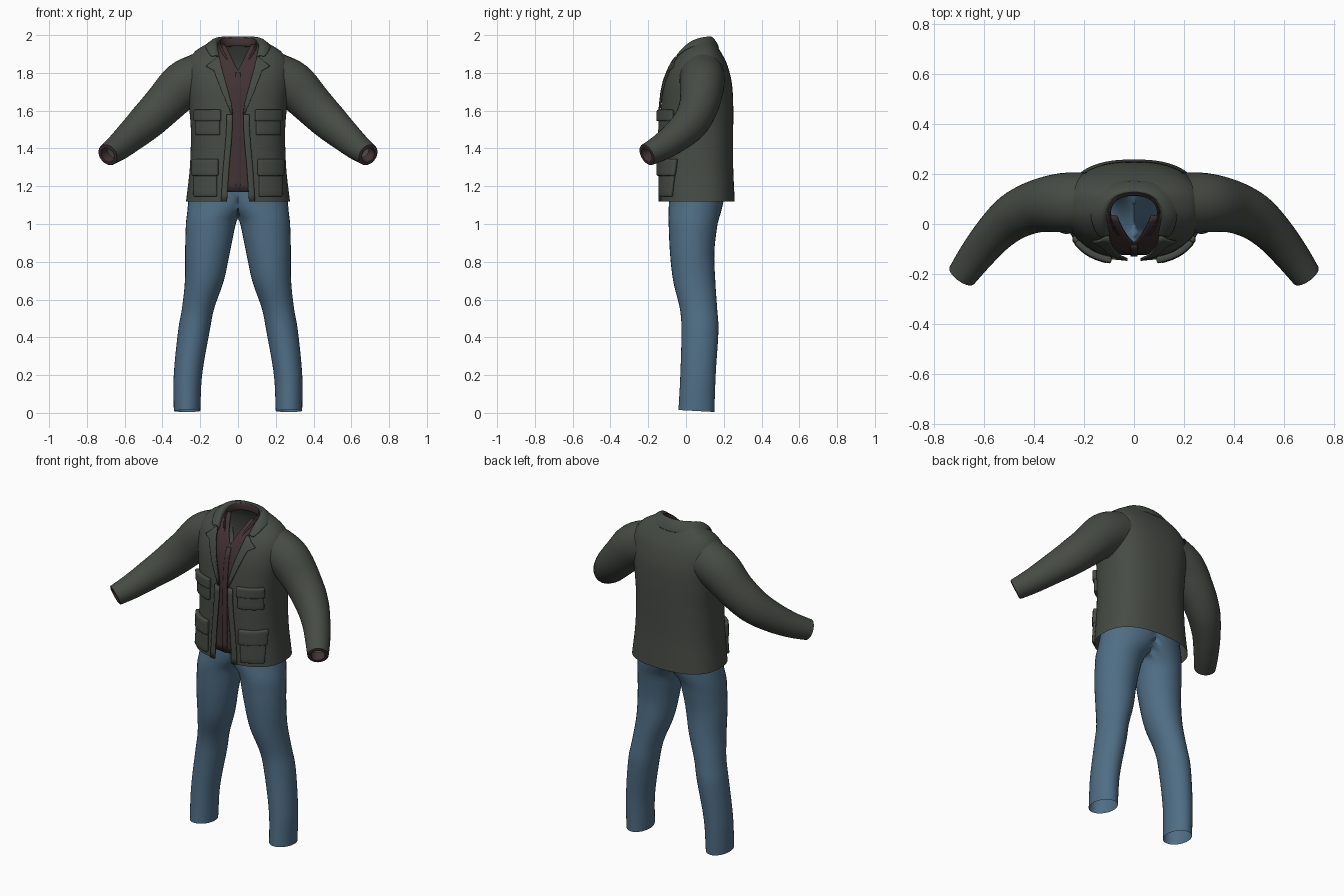
import bpy, bmesh, math
from mathutils import Vector

cube = bpy.data.objects.get("Cube")
if cube:
    bpy.data.objects.remove(cube, do_unlink=True)


def material(name, rgb):
    m = bpy.data.materials.new(name)
    m.use_nodes = True
    m.diffuse_color = (*rgb, 1)
    bsdf = next(n for n in m.node_tree.nodes if n.type == 'BSDF_PRINCIPLED')
    bsdf.inputs["Base Color"].default_value = (*rgb, 1)
    bsdf.inputs["Roughness"].default_value = 0.9
    return m


OLIVE = material("dark olive cloth", (0.062, 0.071, 0.058))
MAROON = material("dark maroon cloth", (0.055, 0.033, 0.035))
DENIM = material("blue denim", (0.078, 0.155, 0.235))


def at(table, z):
    """Smooth lookup in rows sorted by their first value."""
    z = min(max(z, table[0][0]), table[-1][0])
    i = next(k for k in range(len(table) - 1) if z <= table[k + 1][0])
    a, b = table[i], table[i + 1]
    p, q = table[max(i - 1, 0)], table[min(i + 2, len(table) - 1)]
    h = b[0] - a[0]
    t = (z - a[0]) / h
    out = []
    for k in range(1, len(a)):
        m0 = (b[k] - p[k]) / (b[0] - p[0]) * h
        m1 = (q[k] - a[k]) / (q[0] - a[0]) * h
        out.append((2*t**3 - 3*t*t + 1) * a[k] + (t**3 - 2*t*t + t) * m0
                   + (3*t*t - 2*t**3) * b[k] + (t**3 - t*t) * m1)
    return out


def span(a, b, n):
    return [a + (b - a) * i / n for i in range(n + 1)]


def grid(name, rows, mat, closed=False, thick=0, subsurf=0, bevel=0, angle=50):
    """Skin rows of points, mirrored to both sides."""
    bm = bmesh.new()
    vs = [[bm.verts.new(p) for p in row] for row in rows]
    n = len(rows[0])
    for r, s in zip(vs, vs[1:]):
        for j in range(n if closed else n - 1):
            k = (j + 1) % n
            bm.faces.new((r[j], r[k], s[k], s[j]))
    # Drop walls lying on the centre plane, then weld
    walls = [f for f in bm.faces if all(abs(v.co.x) < 1e-5 for v in f.verts)]
    bmesh.ops.delete(bm, geom=walls, context='FACES')
    bmesh.ops.remove_doubles(bm, verts=bm.verts, dist=1e-5)
    bmesh.ops.recalc_face_normals(bm, faces=bm.faces)
    me = bpy.data.meshes.new(name)
    bm.to_mesh(me)
    bm.free()
    me.materials.append(mat)
    ob = bpy.data.objects.new(name, me)
    bpy.context.collection.objects.link(ob)
    bpy.ops.object.select_all(action='DESELECT')
    ob.select_set(True)
    bpy.context.view_layer.objects.active = ob
    bpy.ops.object.shade_smooth_by_angle(angle=math.radians(angle))
    ob.modifiers.new("both sides", 'MIRROR')
    if thick:
        s = ob.modifiers.new("cloth thickness", 'SOLIDIFY')
        s.thickness, s.offset = thick, 0
    if bevel:
        b = ob.modifiers.new("soft edges", 'BEVEL')
        b.width, b.segments = bevel, 2
    if subsurf:
        ob.modifiers.new("smooth", 'SUBSURF').levels = subsurf
        ob.modifiers["smooth"].render_levels = subsurf
    return ob


def power(v, e):
    return math.copysign(abs(v) ** e, v)


# Jeans: rows of height, inner x, outer x, front y, back y
LEG = [(0.01, .2, .34, -.04, .15), (.2, .19, .34, -.03, .157), (.45, .147, .315, -.024, .172),
       (.55, .127, .297, -.032, .165), (.7, .075, .281, -.068, .155), (.85, .043, .28, -.085, .15),
       (1, .012, .276, -.092, .167), (1.03, .001, .273, -.093, .175),
       (1.07, -.05, .268, -.092, .187), (1.13, -.12, .262, -.09, .2), (1.25, -.22, .24, -.085, .21)]
rows = []
for z in span(LEG[0][0], LEG[-1][0], 40):
    x0, x1, y0, y1 = at(LEG, z)
    ring = []
    for k in range(32):
        a = math.tau * k / 32
        x = (x0 + x1) / 2 + (x1 - x0) / 2 * math.cos(a)
        y = (y0 + y1) / 2 + (y1 - y0) / 2 * math.sin(a)
        hem = 0.06 * (0.055 - y) * max(0, 1 - z / 0.1)
        ring.append((max(x, 0), y, z + hem))
    rows.append(ring)
grid("jeans", rows, DENIM, closed=True)

# Jacket body: height, half width, front y, back y
BODY = [(1.12, .275, -.138, .258), (1.3, .255, -.138, .25), (1.5, .25, -.138, .25),
        (1.63, .26, -.132, .25), (1.75, .272, -.115, .242), (1.85, .268, -.075, .216),
        (1.91, .232, -.03, .185), (1.95, .172, .01, .16), (1.975, .125, .03, .14)]
# Half width of the front opening by height
OPENING = [(1.12, .06), (1.25, .052), (1.58, .03), (1.7, .055), (1.8, .083), (1.9, .105), (1.975, .112)]
ROUND = 2.5


def front(x, z, off=0.0):
    """Front y of the jacket body, moved outward by off."""
    rx, f, b = at(BODY, z)
    s = max(0, 1 - min(abs(x) / rx, 1) ** ROUND) ** (1 / ROUND)
    return (f + b) / 2 - (b - f) / 2 * s - off


rows = []
for z in span(BODY[0][0], BODY[-1][0], 44):
    rx, f, b = at(BODY, z)
    w = at(OPENING, z)[0]
    start = math.asin(min(.99, (w / rx) ** (ROUND / 2)))
    row = []
    for a in span(start, math.pi, 36):
        x = rx * power(max(math.sin(a), 0), 2 / ROUND)
        y = (f + b) / 2 - (b - f) / 2 * power(math.cos(a), 2 / ROUND)
        row.append((0 if a > 3.1415 else x, y, z))
    rows.append(row)
grid("jacket_body", rows, OLIVE)


def panel(name, outline, off, thick, mat, bevel=0, cols=8):
    """Cloth patch over the body: outline rows are height, inner x, outer x."""
    pts = [[(x, front(x, z, off + thick / 2), z) for x in span(x0, x1, cols)]
           for z, x0, x1 in outline]
    return grid(name, pts, mat, thick=thick, bevel=bevel)


def opening(z):
    return at(OPENING, z)[0]


# Lapels with a pointed notch
edge = [(1.58, .035), (1.64, .06), (1.7, .085), (1.76, .108), (1.812, .128), (1.835, .168), (1.86, .136), (1.885, .112)]
panel("lapels", [(z, opening(z) - .004, x) for z, x in edge], 0.002, 0.01, OLIVE)

# Front hem facing strips
panel("front_edges", [(z, opening(z) - .002, opening(z) + .03) for z in span(1.12, 1.58, 12)],
      0.0, 0.008, OLIVE, cols=3)

# Patch pockets with flaps
for label, low, high, x0, x1 in (("chest", 1.47, 1.605, .09, .228), ("lower", 1.145, 1.345, .105, .238)):
    split = low + (high - low) * 0.55
    panel(label + "_pockets", [(z, x0 + .006, x1 - .006) for z in span(low, split + .03, 4)],
          -.004, .022, OLIVE, bevel=.007)
    panel(label + "_pocket_flaps", [(z, x0, x1) for z in span(split, high, 4)],
          .002, .026, OLIVE, bevel=.007)

# Turned down jacket collar, from front notch to back centre
fold = [(.1, -.048, 1.885), (.113, 0, 1.95), (.116, .05, 1.985), (.085, .112, 1.998), (0, .132, 2.0)]
fall = [(.14, -.058, 1.875), (.17, -.005, 1.925), (.178, .06, 1.945), (.14, .152, 1.945), (0, .186, 1.925)]
stand = [(x * .96, y - .004, z - .04) for x, y, z in fold]
middle = [((a[0] + b[0]) / 2, (a[1] + b[1]) / 2, (a[2] + b[2]) / 2 + .012) for a, b in zip(fold, fall)]
grid("jacket_collar", [stand, fold, middle, fall], OLIVE, thick=.008, subsurf=2)

# Shirt front, split by a V neck
NECK = [(1.17, .0), (1.81, .0), (1.88, .03), (1.95, .068)]


def neck(z):
    return 0 if z <= 1.81 else (z - 1.81) * .068 / .14


panel("shirt_front", [(z, neck(z), opening(z) + .03) for z in span(1.17, 1.81, 16) + span(1.83, 1.95, 6)],
      -.022, .008, MAROON)

# Shirt collar band and its front points
top = [(.05, -.055, 1.875), (.09, -.005, 1.945), (.102, .05, 1.976), (.077, .106, 1.988), (0, .124, 1.99)]
base = [(x * 1.04, y, z - .05) for x, y, z in top]
grid("shirt_collar", [base, top], MAROON, thick=.012, subsurf=2)

# Shirt placket down the centre
panel("shirt_placket", [(z, 0, .014) for z in span(1.17, 1.8, 12)], -.014, .006, MAROON, cols=2)


def tube(name, path, mat, sides=28):
    """Rings square to a path of x, y, z, side radius, upright radius."""
    pts = [Vector(p[:3]) for p in path]
    rows = []
    for i, p in enumerate(path):
        t = (pts[min(i + 1, len(pts) - 1)] - pts[max(i - 1, 0)]).normalized()
        u = t.cross(Vector((0, 0, 1))).normalized()
        v = u.cross(t)
        rows.append([pts[i] + u * p[3] * math.cos(a) + v * p[4] * math.sin(a)
                     for a in (math.tau * k / sides for k in range(sides))])
    return grid(name, rows, mat, closed=True)


# Sleeves, bent forward at the elbow
SLEEVE = [(0, .19, .085, 1.785, .12, .125), (1, .29, .085, 1.735, .118, .125), (2, .39, .07, 1.635, .105, .11),
          (3, .48, .03, 1.545, .094, .1), (4, .56, -.04, 1.472, .08, .086), (5, .63, -.125, 1.41, .07, .072),
          (6, .688, -.205, 1.367, .06, .06)]
tube("jacket_sleeves", [at(SLEEVE, s) for s in span(0, 6, 30)], OLIVE)

# Shirt cuffs lining the sleeve ends
end = Vector(SLEEVE[-1][1:4])
aim = (end - Vector(SLEEVE[-2][1:4])).normalized()
cuff = [(-.02, .055), (.003, .058), (.006, .05), (.004, .04), (-.05, .037)]
cuff_rows = []
side = aim.cross(Vector((0, 0, 1))).normalized()
rise = side.cross(aim)
for d, r in cuff:
    cuff_rows.append([end + aim * d + (side * math.cos(a) + rise * math.sin(a)) * r
                      for a in (math.tau * k / 28 for k in range(28))])
grid("shirt_cuffs", cuff_rows, MAROON, closed=True)
